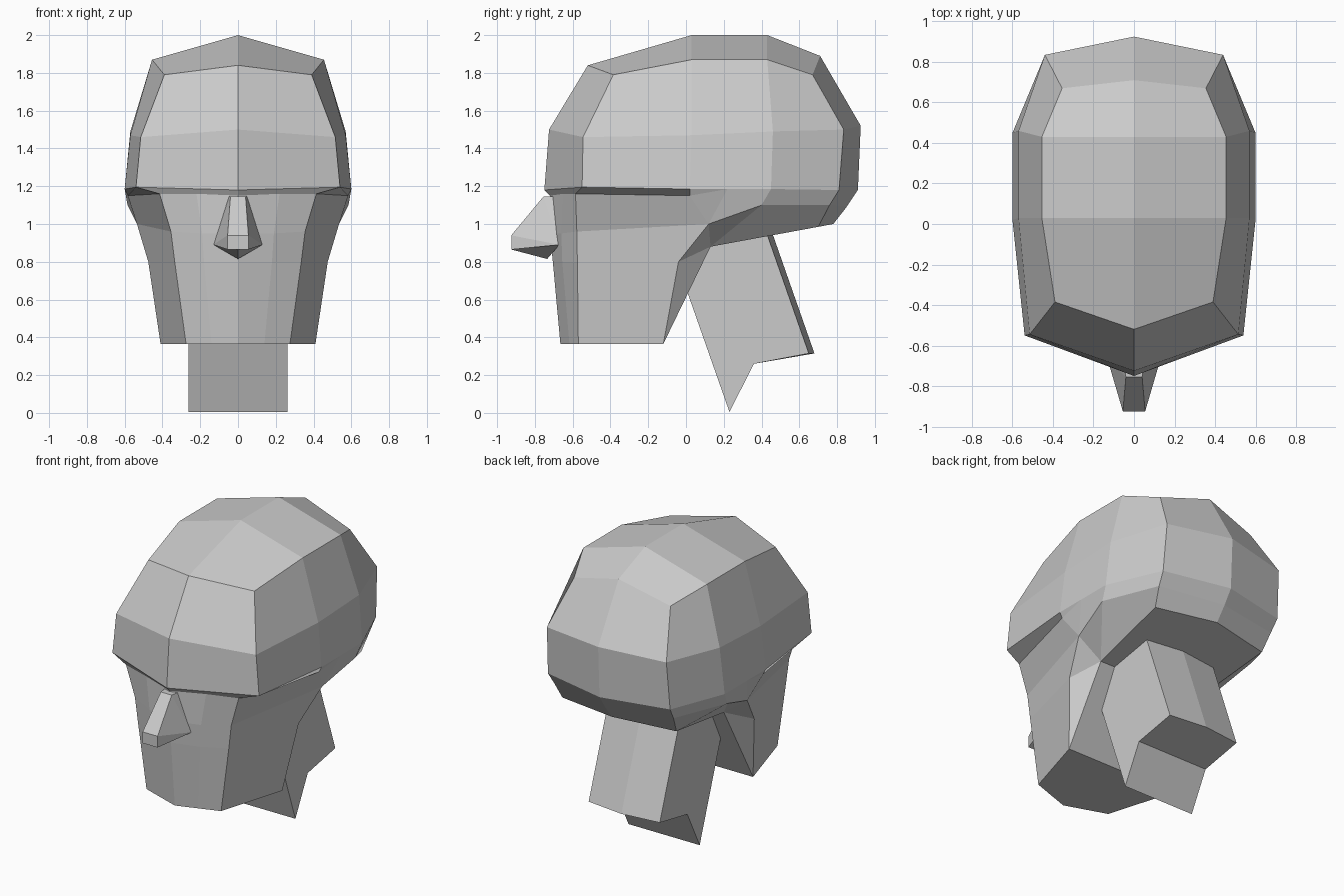
import bpy
import bmesh

if "Cube" in bpy.data.objects:
    bpy.data.objects.remove(bpy.data.objects["Cube"])

clay = bpy.data.materials.new("grey_clay")
clay.diffuse_color = (0.6, 0.6, 0.6, 1)
clay.use_nodes = True
clay.node_tree.nodes["Principled BSDF"].inputs["Base Color"].default_value = clay.diffuse_color


def mirrored_part(name, faces):
    """Build an object from right-half faces plus their mirror image."""
    bm = bmesh.new()
    for side in (1, -1):
        for face in faces:
            bm.faces.new([bm.verts.new((side * x, y, z)) for x, y, z in face])
    bmesh.ops.remove_doubles(bm, verts=bm.verts, dist=0.0005)
    bmesh.ops.recalc_face_normals(bm, faces=bm.faces)
    mesh = bpy.data.meshes.new(name)
    bm.to_mesh(mesh)
    bm.free()
    mesh.materials.append(clay)
    obj = bpy.data.objects.new(name, mesh)
    bpy.context.collection.objects.link(obj)
    return obj


def strips(*rows):
    """Quads between neighbouring rows of equal length."""
    return [(a[i], a[i + 1], b[i + 1], b[i])
            for a, b in zip(rows, rows[1:]) for i in range(len(a) - 1)]


# Cranium: centre line and corner line, from brow over the crown to the nape
centre = [(0, y, z) for y, z in (
    (-0.75, 1.18), (-0.725, 1.5), (-0.52, 1.84), (0.03, 2.0), (0.43, 2.0),
    (0.71, 1.89), (0.925, 1.52), (0.91, 1.18), (0.85, 1.09), (0.78, 1.0),
    (0.13, 0.88))]
corner = [
    (0.54, -0.55, 1.195), (0.515, -0.545, 1.46), (0.39, -0.385, 1.79),
    (0.455, 0.03, 1.87), (0.455, 0.43, 1.87), (0.355, 0.67, 1.79),
    (0.44, 0.835, 1.5), (0.45, 0.81, 1.18), (0.44, 0.76, 1.1),
    (0.42, 0.70, 0.985), (0.37, 0.13, 0.88)]
head = strips(centre, corner)

# Temple and ear area
mid_a, mid_b = (0.57, 0.03, 1.47), (0.57, 0.46, 1.49)
low_a, low_b = (0.6, 0.02, 1.185), (0.6, 0.45, 1.185)
ear = (0.6, 0.22, 1.185)
slit = (0.583, 0.02, 1.15)
behind_ear = (0.585, 0.40, 1.1)
head += strips(corner[2:6], [corner[1], mid_a, mid_b, corner[6]])
head += [(corner[1], mid_a, low_a, corner[0]),
         (mid_a, mid_b, low_b, ear, low_a),
         (mid_b, corner[6], corner[7], low_b),
         (low_b, corner[7], corner[8], behind_ear),
         (behind_ear, corner[8], corner[9], corner[10])]

# Face: centre, cheek, side corner and jaw columns, from brow to chin
face_mid = [(0, -0.72, 1.15), (0, -0.72, 0.95), (0, -0.705, 0.8), (0, -0.665, 0.365)]
cheek = [(0.22, -0.65, 1.16), (0.19, -0.66, 0.95), (0.18, -0.655, 0.8), (0.14, -0.617, 0.365)]
edge = [(0.415, -0.585, 1.16), (0.355, -0.578, 0.96), (0.335, -0.575, 0.8), (0.275, -0.57, 0.365)]
jaw = [slit, (0.535, 0.12, 1.0), (0.475, -0.04, 0.8), (0.41, -0.12, 0.365)]
nape = corner[10]
head += strips(face_mid, cheek, edge, jaw)

# Brow underside, temple slit, jaw back and jaw base
chin_back = (0, -0.12, 0.365)
head += [(centre[0], corner[0], edge[0], cheek[0], face_mid[0]),
         (corner[0], low_a, slit, edge[0]),
         (low_a, ear, slit), (slit, ear, jaw[1]),
         (ear, low_b, behind_ear, jaw[1]),
         (jaw[1], behind_ear, nape), (jaw[1], nape, jaw[2]),
         (jaw[2], nape, jaw[3]),
         (jaw[3], nape, centre[10], chin_back),
         (face_mid[3], cheek[3], edge[3], jaw[3], chin_back)]
mirrored_part("head", head)

# Nose: narrow bridge widening to a blunt tip and nostrils
bridge, root = (0.04, -0.755, 1.145), (0.05, -0.69, 1.145)
tip, tip_low = (0.055, -0.925, 0.94), (0.055, -0.925, 0.865)
nostril, base = (0.13, -0.67, 0.89), (0, -0.735, 0.815)


def mid(p):
    return (0, p[1], p[2])


mirrored_part("nose", [
    (mid(bridge), bridge, tip, mid(tip)),
    (mid(tip), tip, tip_low, mid(tip_low)),
    (bridge, root, nostril), (bridge, nostril, tip), (tip, nostril, tip_low),
    (mid(tip_low), tip_low, nostril, base),
    (mid(root), root, bridge, mid(bridge)),
    (mid(root), root, nostril, base)])

# Neck: slanted block with a notched base and a shallow ridge at the back
profile = [(-0.06, 0.83, 0), (0.23, 0.005, 0), (0.36, 0.26, 0),
           (0.65, 0.315, 0.03), (0.41, 1.0, 0.03)]
outer = [(0.262, y, z) for y, z, ridge in profile]
inner = [(0, y + ridge, z) for y, z, ridge in profile]
mirrored_part("neck", [tuple(outer)] + strips(outer + outer[:1], inner + inner[:1]))
